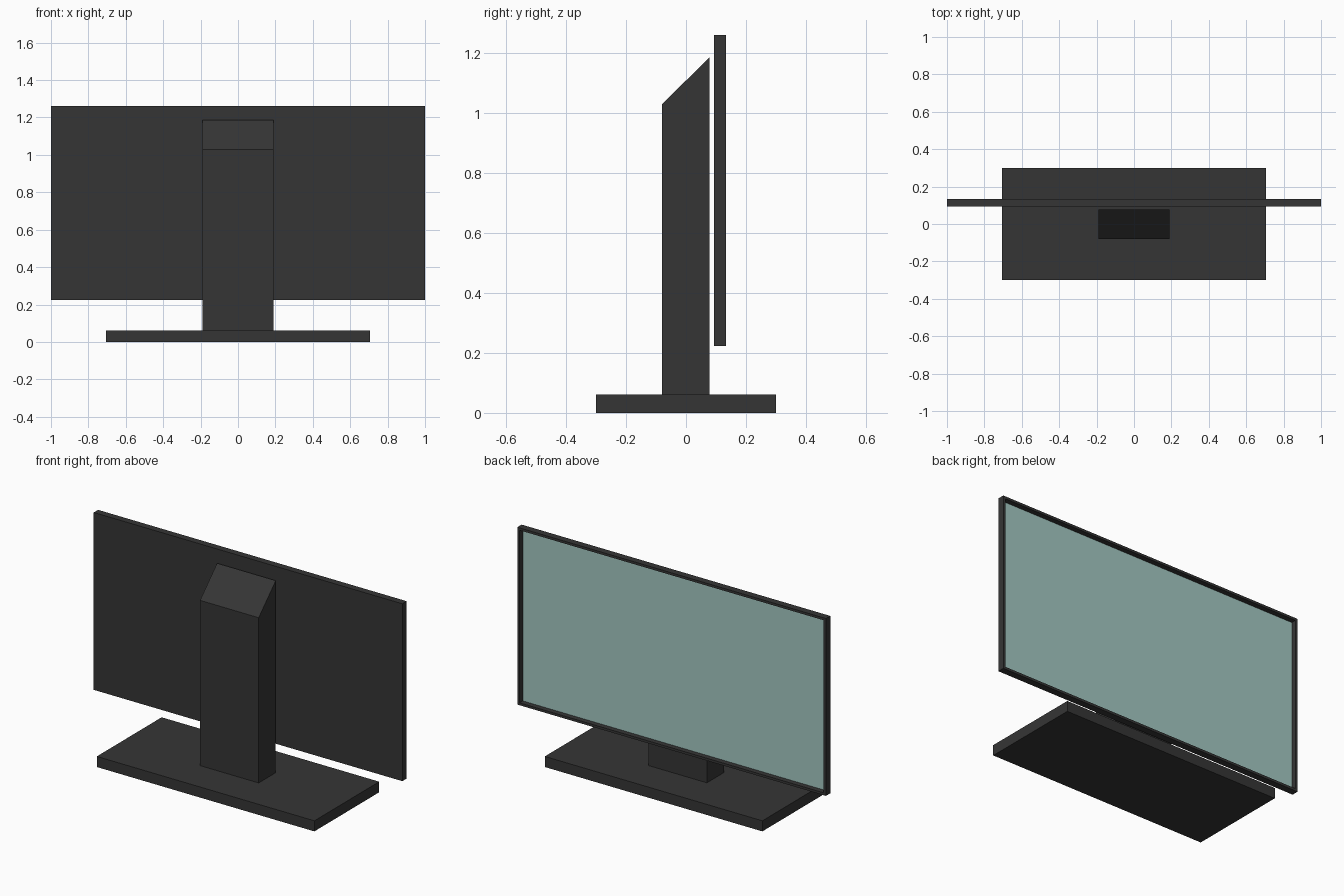
import bpy
import bmesh

if "Cube" in bpy.data.objects:
    bpy.data.objects.remove(bpy.data.objects["Cube"], do_unlink=True)


def make_material(name, colour):
    mat = bpy.data.materials.new(name)
    mat.use_nodes = True
    mat.diffuse_color = colour
    mat.node_tree.nodes["Principled BSDF"].inputs["Base Color"].default_value = colour
    return mat


charcoal = make_material("charcoal plastic", (0.036, 0.036, 0.036, 1))
glass = make_material("pale teal screen", (0.37, 0.58, 0.54, 1))


def make_box(name, low, high, materials, edit=None):
    """Box between two corners, optionally reshaped by an edit function."""
    bm = bmesh.new()
    bmesh.ops.create_cube(bm, size=1)
    for v in bm.verts:
        v.co = [l + (c + 0.5) * (h - l) for l, h, c in zip(low, high, v.co)]
    if edit:
        edit(bm)
    mesh = bpy.data.meshes.new(name)
    bm.to_mesh(mesh)
    bm.free()
    for mat in materials:
        mesh.materials.append(mat)
    obj = bpy.data.objects.new(name, mesh)
    bpy.context.collection.objects.link(obj)
    return obj


def slope_top(bm):
    # Lower the outer top edge to slant the column's top
    for v in bm.verts:
        if v.co.z > 1 and v.co.y < 0:
            v.co.z = 1.03


def recess_screen(bm):
    # Thin bezel around a sunken screen face
    bm.normal_update()
    face = max(bm.faces, key=lambda f: f.normal.y)
    bmesh.ops.inset_region(bm, faces=[face], thickness=0.02)
    bmesh.ops.inset_region(bm, faces=[face], thickness=0, depth=-0.03)
    face.material_index = 1


make_box("base", (-0.705, -0.3, 0), (0.705, 0.3, 0.062), [charcoal])
make_box("column", (-0.19, -0.08, 0.062), (0.19, 0.078, 1.187), [charcoal], slope_top)
make_box("display_panel", (-1, 0.093, 0.223), (1, 0.133, 1.262),
         [charcoal, glass], recess_screen)
